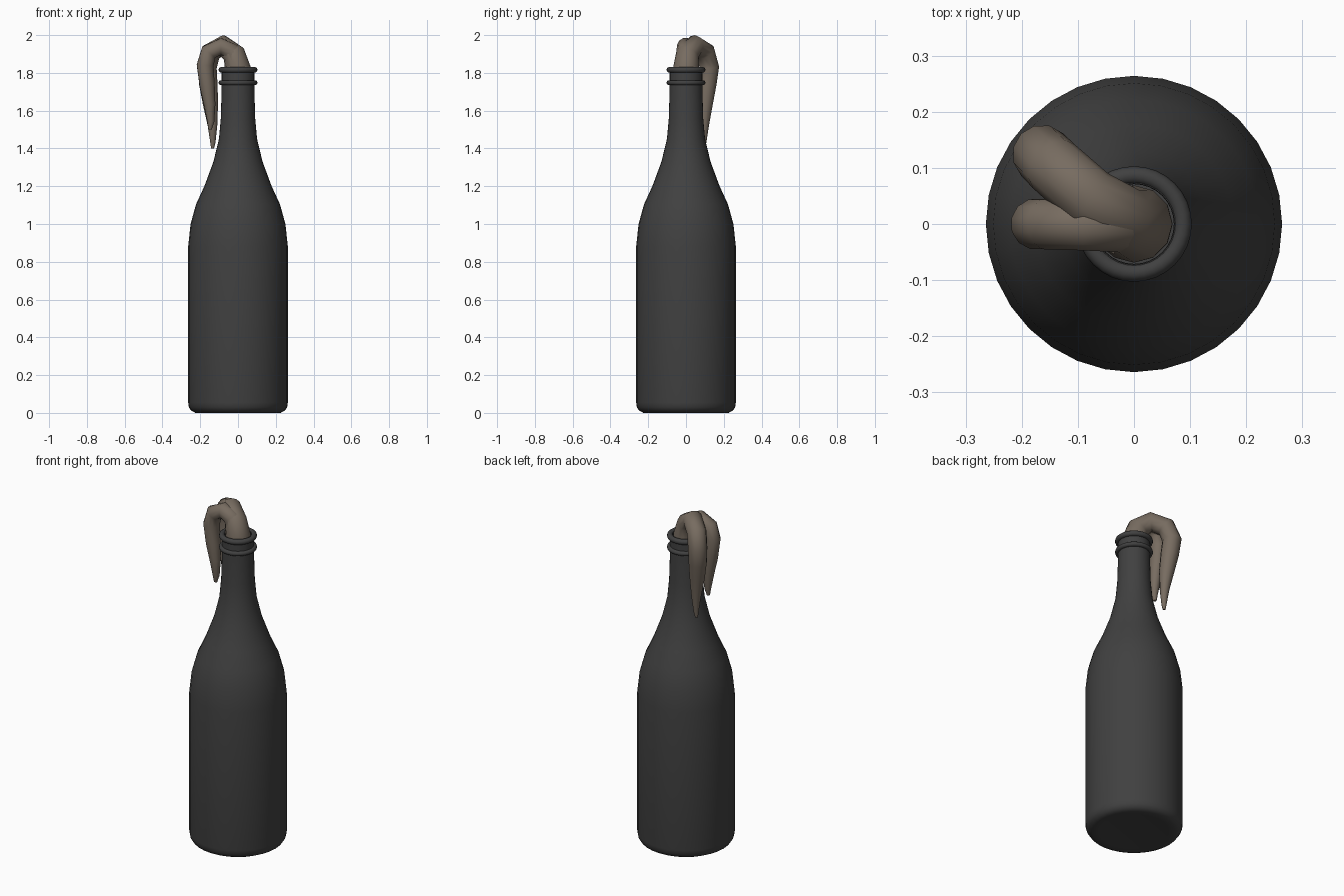
import bpy, bmesh, math

if "Cube" in bpy.data.objects:
    bpy.data.objects.remove(bpy.data.objects["Cube"])


def material(name, rgb):
    m = bpy.data.materials.new(name)
    m.diffuse_color = (*rgb, 1)
    m.use_nodes = True
    m.node_tree.nodes["Principled BSDF"].inputs["Base Color"].default_value = m.diffuse_color
    return m


glass = material("dark_glass", (0.052, 0.052, 0.052))
cloth = material("brown_cloth", (0.185, 0.15, 0.118))


def smooth(ob, angle):
    bpy.ops.object.select_all(action='DESELECT')
    ob.select_set(True)
    bpy.context.view_layer.objects.active = ob
    bpy.ops.object.shade_smooth_by_angle(angle=math.radians(angle))


def lathe(name, profile, mat, sides=32):
    bm = bmesh.new()
    vs = [bm.verts.new((r, 0, z)) for r, z in profile]
    es = [bm.edges.new(p) for p in zip(vs, vs[1:])]
    bmesh.ops.spin(bm, geom=vs + es, cent=(0, 0, 0), axis=(0, 0, 1),
                   angle=math.tau, steps=sides)
    bmesh.ops.remove_doubles(bm, verts=bm.verts, dist=1e-4)
    bmesh.ops.recalc_face_normals(bm, faces=bm.faces)
    me = bpy.data.meshes.new(name)
    bm.to_mesh(me)
    bm.free()
    ob = bpy.data.objects.new(name, me)
    bpy.context.collection.objects.link(ob)
    me.materials.append(mat)
    smooth(ob, 50)
    return ob


def cloth_tail(name, points):
    # tapered round strip of cloth following (x, y, z, radius) points
    cu = bpy.data.curves.new(name, 'CURVE')
    cu.dimensions = '3D'
    cu.bevel_depth = 1
    cu.bevel_resolution = 4
    cu.use_fill_caps = True
    sp = cu.splines.new('POLY')
    sp.points.add(len(points) - 1)
    for p, (x, y, z, r) in zip(sp.points, points):
        p.co = (x, y, z, 1)
        p.radius = r
    cu.materials.append(cloth)
    ob = bpy.data.objects.new(name, cu)
    bpy.context.collection.objects.link(ob)
    bpy.ops.object.select_all(action='DESELECT')
    ob.select_set(True)
    bpy.context.view_layer.objects.active = ob
    bpy.ops.object.convert(target='MESH')
    smooth(bpy.context.view_layer.objects.active, 60)


# bottle body with an open mouth
lathe("bottle", [(0, 0.005), (0.19, 0.005), (0.225, 0.0), (0.248, 0.012), (0.26, 0.03),
                 (0.264, 0.055), (0.264, 0.88), (0.251, 1.0), (0.222, 1.105),
                 (0.178, 1.2), (0.13, 1.33), (0.101, 1.45), (0.091, 1.56),
                 (0.087, 1.7), (0.086, 1.825), (0.072, 1.825), (0.072, 1.72)], glass)

# rings round the mouth
for name, z, minor in (("lip_ring", 1.816, 0.016), ("neck_ring", 1.748, 0.0135)):
    bpy.ops.mesh.primitive_torus_add(major_radius=0.103 - minor, minor_radius=minor,
                                     major_segments=32, minor_segments=10, location=(0, 0, z))
    ring = bpy.context.object
    ring.name = name
    ring.data.materials.append(glass)
    smooth(ring, 60)

# rag: long tail with the plug in the mouth, then the shorter tail
cloth_tail("rag_long_tail", [
    (0, 0, 1.74, 0.069), (0, 0, 1.82, 0.069), (-0.022, 0.008, 1.90, 0.061),
    (-0.08, 0.047, 1.945, 0.055), (-0.142, 0.102, 1.91, 0.054),
    (-0.164, 0.124, 1.83, 0.053), (-0.157, 0.113, 1.74, 0.05),
    (-0.146, 0.102, 1.64, 0.042), (-0.135, 0.096, 1.52, 0.026),
    (-0.133, 0.094, 1.43, 0.014), (-0.135, 0.093, 1.40, 0.008)])
cloth_tail("rag_short_tail", [
    (0, 0, 1.78, 0.066), (-0.01, -0.002, 1.85, 0.058), (-0.035, -0.003, 1.915, 0.048),
    (-0.09, -0.002, 1.94, 0.046), (-0.155, 0, 1.91, 0.046),
    (-0.174, 0, 1.84, 0.046), (-0.163, 0, 1.73, 0.041),
    (-0.15, 0, 1.63, 0.031), (-0.144, 0, 1.54, 0.019), (-0.148, 0, 1.5, 0.009)])
